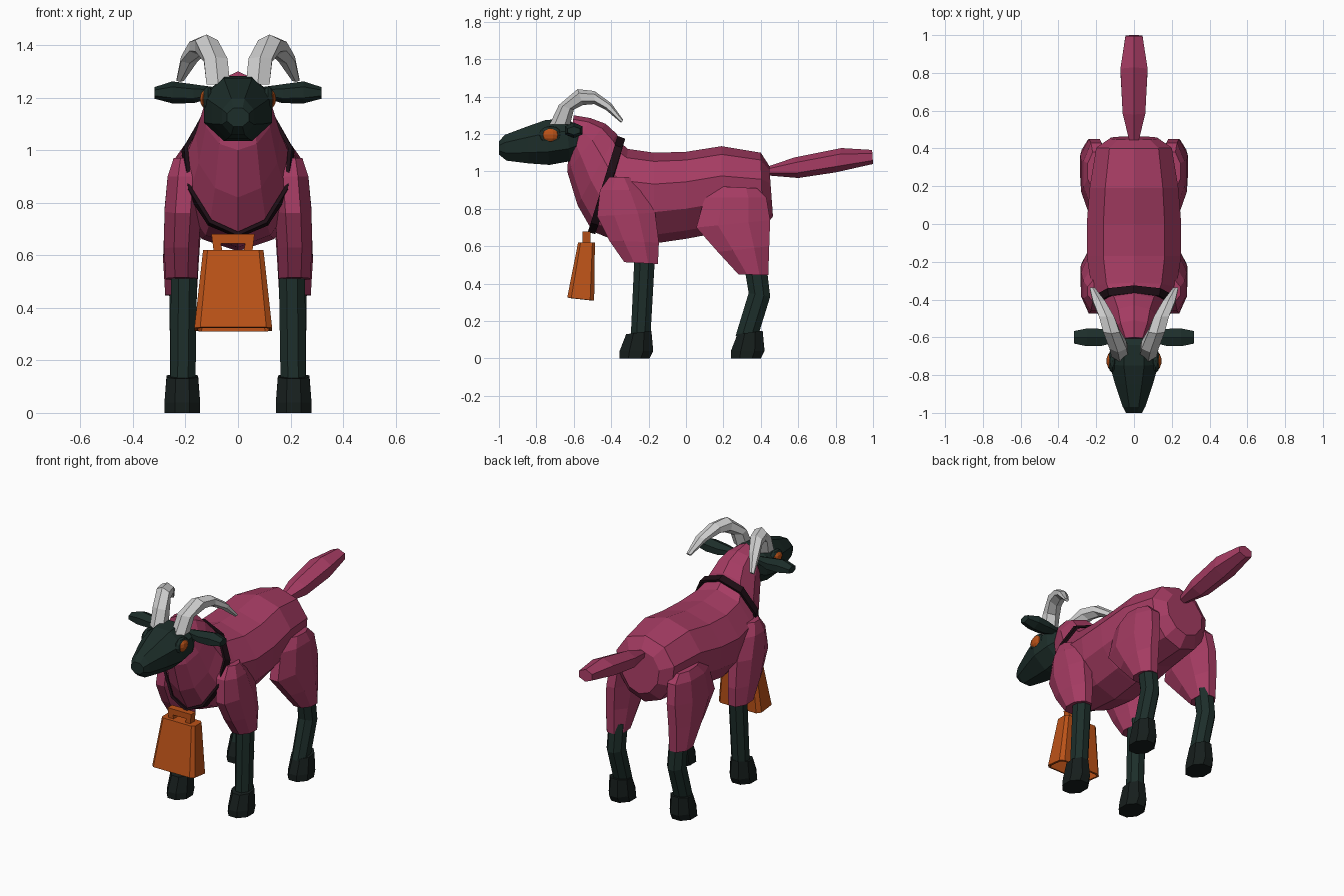
import bpy, bmesh, math
from mathutils import Vector as V


def material(name, rgb):
    m = bpy.data.materials.new(name)
    m.diffuse_color = (*rgb, 1)
    return m


WOOL = material("wool", (0.38, 0.045, 0.125))
SKIN = material("skin", (0.012, 0.027, 0.023))
HOOF = material("hoof", (0.008, 0.013, 0.012))
LEATHER = material("leather", (0.012, 0.004, 0.007))
BRASS = material("brass", (0.50, 0.085, 0.009))


def ngon(n, pinch=0.0):
    """Unit polygon with flat sides; pinch narrows the lower half."""
    r, out = 1 / math.cos(math.pi / n), []
    for i in range(n):
        t = 2 * math.pi * (i + 0.5) / n
        v = math.sin(t) * r
        out.append((math.cos(t) * (1 + pinch * v), v))
    k = max(abs(u) for u, _ in out)
    h = max(abs(v) for _, v in out)
    return [(u / k, v / h) for u, v in out]


def loft(name, rings, shape, mat=None, mirror=False, caps=(True, True)):
    """Skin rings of (centre, half axis a, half axis b)."""
    bm = bmesh.new()
    loops = [[bm.verts.new(V(c) + V(a) * u + V(b) * v) for u, v in shape]
             for c, a, b in rings]
    n = len(shape)
    for p, q in zip(loops, loops[1:]):
        for i in range(n):
            j = (i + 1) % n
            bm.faces.new((p[i], p[j], q[j], q[i]))
    if caps[0]:
        bm.faces.new(loops[0])
    if caps[1]:
        bm.faces.new(loops[-1])
    bmesh.ops.recalc_face_normals(bm, faces=bm.faces)
    return finish(name, bm, mat, mirror)


def finish(name, bm, mat, mirror):
    me = bpy.data.meshes.new(name)
    bm.to_mesh(me)
    bm.free()
    ob = bpy.data.objects.new(name, me)
    bpy.context.collection.objects.link(ob)
    if mat:
        me.materials.append(mat)
    if mirror:
        ob.modifiers.new("mirror", 'MIRROR').use_mirror_merge = False
    return ob


def side(rows):
    """Rings from side-view outline: top y,z, bottom y,z, half width, x."""
    out = []
    for y1, z1, y2, z2, w, *x in rows:
        cx = x[0] if x else 0
        out.append(((cx, (y1 + y2) / 2, (z1 + z2) / 2), (w, 0, 0),
                    (0, (y1 - y2) / 2, (z1 - z2) / 2)))
    return out


def solidify(ob, t):
    m = ob.modifiers.new("thickness", 'SOLIDIFY')
    m.thickness = t
    m.offset = -1


# Body and neck
loft("body", side([
    (0.445, 1.03, 0.465, 0.76, 0.13), (0.40, 1.10, 0.41, 0.69, 0.20),
    (0.19, 1.135, 0.19, 0.675, 0.235), (0.0, 1.105, 0.0, 0.64, 0.25),
    (-0.17, 1.10, -0.17, 0.615, 0.25), (-0.31, 1.12, -0.38, 0.63, 0.225),
    (-0.345, 1.15, -0.50, 0.68, 0.195), (-0.37, 1.20, -0.58, 0.82, 0.16),
    (-0.43, 1.255, -0.635, 1.00, 0.13), (-0.51, 1.285, -0.63, 1.07, 0.11),
    (-0.60, 1.30, -0.635, 1.08, 0.07)]), ngon(10, 0.1), WOOL)

# Tail
loft("tail", side([
    (0.42, 1.02, 0.42, 0.98, 0.02), (0.58, 1.075, 0.60, 0.965, 0.06),
    (0.83, 1.125, 0.80, 0.995, 0.072), (0.995, 1.115, 1.0, 1.04, 0.045)]),
    ngon(6), WOOL)

# Head
loft("head", side([
    (-0.57, 1.24, -0.575, 1.10, 0.10), (-0.64, 1.282, -0.62, 1.055, 0.125),
    (-0.75, 1.275, -0.73, 1.035, 0.13), (-0.85, 1.24, -0.84, 1.043, 0.10),
    (-0.97, 1.195, -0.96, 1.058, 0.06), (-1.0, 1.16, -1.0, 1.09, 0.042)]),
    ngon(8), SKIN)

# Ears
loft("ear", [((x, -0.60, z), (0, h, 0), (0, 0, k)) for x, z, h, k in (
    (0.09, 1.22, 0.025, 0.02), (0.17, 1.215, 0.045, 0.036),
    (0.25, 1.22, 0.047, 0.042), (0.318, 1.218, 0.033, 0.022))],
    ngon(6), SKIN, True)

# Horns
loft("horn", side([
    (-0.73, 1.25, -0.62, 1.25, 0.045, 0.075),
    (-0.68, 1.355, -0.60, 1.33, 0.045, 0.085),
    (-0.58, 1.44, -0.55, 1.355, 0.043, 0.12),
    (-0.49, 1.43, -0.49, 1.36, 0.04, 0.145),
    (-0.40, 1.365, -0.43, 1.33, 0.032, 0.185),
    (-0.335, 1.275, -0.347, 1.26, 0.014, 0.22)]), ngon(6), None, True)

# Eyes with dark lids
for name, x, size, mat in (("eye", 0.12, (0.026, 0.048, 0.038), BRASS),
                           ("eyelid", 0.115, (0.024, 0.062, 0.048), SKIN)):
    bm = bmesh.new()
    bmesh.ops.create_uvsphere(bm, u_segments=10, v_segments=6, radius=1)
    bmesh.ops.scale(bm, vec=size, verts=bm.verts)
    bmesh.ops.translate(bm, vec=(x, -0.725, 1.195), verts=bm.verts)
    finish(name, bm, mat, True)

# Legs: woolly upper part, bare shin, hoof
loft("front_thigh", side([
    (-0.41, 0.97, -0.30, 0.97, 0.045, 0.20),
    (-0.46, 0.90, -0.235, 0.90, 0.068, 0.20),
    (-0.475, 0.76, -0.165, 0.78, 0.07, 0.21),
    (-0.41, 0.63, -0.145, 0.62, 0.066, 0.216),
    (-0.33, 0.515, -0.15, 0.505, 0.06, 0.215)]), ngon(8), WOOL, True)
loft("rear_thigh", side([
    (0.18, 0.92, 0.38, 0.91, 0.045, 0.20),
    (0.10, 0.86, 0.43, 0.86, 0.068, 0.20),
    (0.055, 0.70, 0.45, 0.74, 0.07, 0.21),
    (0.17, 0.57, 0.445, 0.60, 0.068, 0.217),
    (0.28, 0.45, 0.44, 0.445, 0.06, 0.217)]), ngon(8), WOOL, True)
loft("front_shin", side([
    (-0.275, 0.56, -0.165, 0.56, 0.05, 0.205),
    (-0.295, 0.12, -0.19, 0.12, 0.048, 0.21)]), ngon(8), SKIN, True)
loft("rear_shin", side([
    (0.31, 0.50, 0.43, 0.50, 0.05, 0.21),
    (0.335, 0.35, 0.45, 0.33, 0.05, 0.21),
    (0.265, 0.12, 0.385, 0.12, 0.048, 0.21)]), ngon(8), SKIN, True)
for name, dy in (("front_hoof", 0), ("rear_hoof", 0.595)):
    loft(name, side([
        (-0.32 + dy, 0.13, -0.185 + dy, 0.148, 0.06, 0.212),
        (-0.355 + dy, 0.04, -0.175 + dy, 0.04, 0.068, 0.212),
        (-0.355 + dy, 0, -0.195 + dy, 0, 0.068, 0.212)]), ngon(8), HOOF, True)

# Collar band
collar = loft("collar", side([
    (-0.325, 1.175, -0.485, 0.665, 0.215), (-0.365, 1.19, -0.525, 0.675, 0.205)]),
    ngon(10, 0.12), LEATHER, caps=(False, False))
solidify(collar, 0.015)

# Bell, open below, with a loop handle
box = [(1, 0.7), (0.85, 1), (-0.85, 1), (-1, 0.7),
       (-1, -0.7), (-0.85, -1), (0.85, -1), (1, -0.7)]
bell = loft("bell", [
    ((-0.018, -0.532, 0.62), (0.115, 0, 0), (0, 0.045, 0)),
    ((-0.018, -0.563, 0.318), (0.148, 0, 0), (0, 0.072, -0.008))],
    box, BRASS, caps=(True, False))
solidify(bell, 0.014)
square = [(1, 1), (-1, 1), (-1, -1), (1, -1)]
loft("bell_handle", [
    ((-0.075, -0.532, 0.61), (0, 0.022, 0), (0.017, 0, 0)),
    ((-0.083, -0.532, 0.662), (0, 0.022, 0), (0.018, 0, -0.018)),
    ((0.045, -0.532, 0.662), (0, 0.022, 0), (-0.018, 0, -0.018)),
    ((0.037, -0.532, 0.61), (0, 0.022, 0), (-0.017, 0, 0))], square, BRASS)
